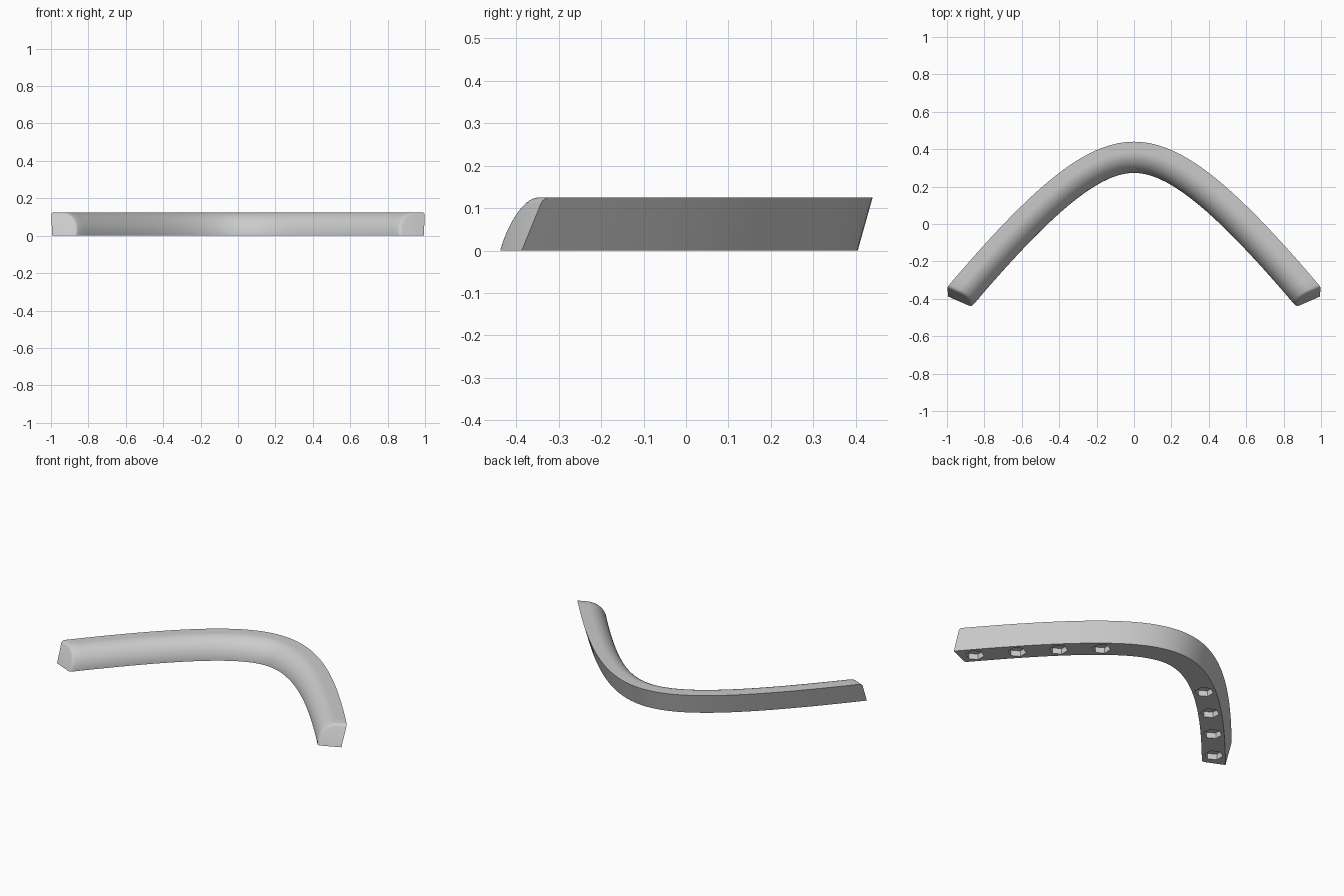
import bpy, bmesh, math
from mathutils import Matrix

cube = bpy.data.objects.get("Cube")
if cube:
    bpy.data.objects.remove(cube, do_unlink=True)

HEIGHT = 0.125
STEPS = 48
A, B = 0.826, 0.6          # bend of the rail in plan

grey = bpy.data.materials.new("light grey")
grey.use_nodes = True
colour = (0.6, 0.6, 0.6, 1)
grey.diffuse_color = colour
grey.node_tree.nodes["Principled BSDF"].inputs["Base Color"].default_value = colour


def rail_point(t, d, z):
    """Point at plan parameter t, set d inward from the outer top edge."""
    root = math.sqrt(1 + (t / B) ** 2)
    slope = A * t / (B * B * root)
    k = d / math.hypot(1, slope)
    return t - slope * k, 0.44 - A * (root - 1) - k, z


def end_parameter(d, z):
    """Where a lengthwise line meets the slanted end cut."""
    low, high = 0.5, 1.5
    for _ in range(40):
        mid = (low + high) / 2
        x, y, _z = rail_point(mid, d, z)
        if y > -0.385 + 0.44 * (x - 1) + 0.4 * z:
            low = mid
        else:
            high = mid
    return low


def new_object(name, bm):
    mesh = bpy.data.meshes.new(name)
    bm.to_mesh(mesh)
    bm.free()
    mesh.materials.append(grey)
    obj = bpy.data.objects.new(name, mesh)
    bpy.context.collection.objects.link(obj)
    return obj


# Cross-section: leaning back wall, narrow flat top, rounded front, flat base
profile = [(0.035, 0), (0, HEIGHT)]
for i in range(17):
    a = math.pi / 2 * (1 - i / 16)
    profile.append((0.055 + 0.112 * math.cos(a), HEIGHT * math.sin(a)))

# Sweep along the bend
bm = bmesh.new()
lanes = []
for d, z in profile:
    end = end_parameter(d, z)
    lanes.append([bm.verts.new(rail_point(end * (2 * i / STEPS - 1), d, z))
                  for i in range(STEPS + 1)])
for j, lane in enumerate(lanes):
    other = lanes[(j + 1) % len(lanes)]
    for i in range(STEPS):
        bm.faces.new((lane[i], lane[i + 1], other[i + 1], other[i]))

# End caps, softened along the top and rounded front
soft = []
for i in (0, STEPS):
    ring = [lane[i] for lane in lanes]
    bm.faces.new(ring)
    soft += [bm.edges.get((ring[j], ring[j + 1])) for j in range(1, len(ring) - 1)]
bmesh.ops.recalc_face_normals(bm, faces=bm.faces[:])
bmesh.ops.bevel(bm, geom=soft, offset=0.015, segments=3, profile=0.5,
                affect='EDGES', clamp_overlap=False)
bmesh.ops.recalc_face_normals(bm, faces=bm.faces[:])
rail = new_object("curved_rail", bm)

# Hexagonal sockets in the underside
bm = bmesh.new()
for t in (0.95, 0.79, 0.625, 0.44):
    for side in (-1, 1):
        x, y, _z = rail_point(side * t, 0.1, 0)
        place = Matrix.Translation((x, y, -0.01)) @ Matrix.Rotation(math.pi / 2, 4, 'Z')
        hexagon = bmesh.ops.create_cone(bm, cap_ends=True, segments=6, radius1=0.052,
                                        radius2=0.052, depth=0.09)["verts"]
        # keep one corner pointing straight back
        corner = math.atan2(hexagon[0].co.y, hexagon[0].co.x)
        bmesh.ops.transform(bm, verts=hexagon, matrix=place @ Matrix.Rotation(-corner, 4, 'Z'))
cutter = new_object("socket_cutter", bm)
cutter.hide_render = True

cut = rail.modifiers.new("sockets", 'BOOLEAN')
cut.operation = 'DIFFERENCE'
cut.solver = 'EXACT'
cut.object = cutter
bpy.ops.object.select_all(action='DESELECT')
rail.select_set(True)
bpy.context.view_layer.objects.active = rail
bpy.ops.object.modifier_apply(modifier=cut.name)
bpy.data.objects.remove(cutter, do_unlink=True)
bpy.ops.object.shade_smooth_by_angle(angle=math.radians(35))
